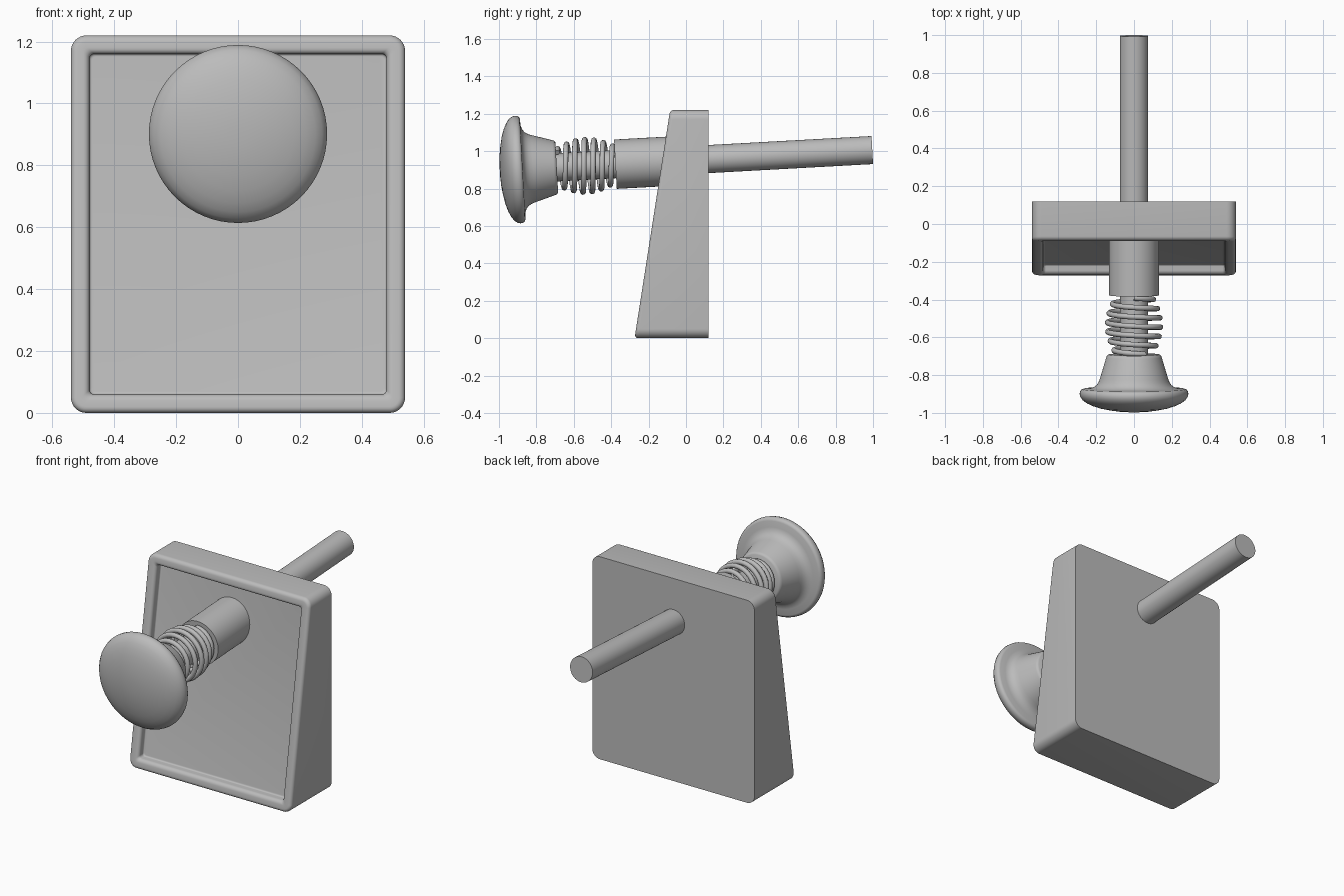
import bpy, bmesh, math

if "Cube" in bpy.data.objects:
    bpy.data.objects.remove(bpy.data.objects["Cube"])

TILT = math.radians(3.15)          # plunger axis rises slightly to the back
AXIS_Z = 0.951                     # axis height at y = 0
W, H = 0.54, 1.22                  # housing half width and height

grey = bpy.data.materials.new("plain_grey")
grey.diffuse_color = (0.5, 0.5, 0.5, 1)
grey.use_nodes = True
grey.node_tree.nodes["Principled BSDF"].inputs["Base Color"].default_value = grey.diffuse_color


def finish(obj, angle=35):
    obj.data.materials.append(grey)
    bpy.ops.object.select_all(action='DESELECT')
    obj.select_set(True)
    bpy.context.view_layer.objects.active = obj
    bpy.ops.object.shade_smooth_by_angle(angle=math.radians(angle))


def loft(name, rings, angle=35):
    """Skin a list of equal-length point rings and cap both ends."""
    bm = bmesh.new()
    loops = [[bm.verts.new(p) for p in ring] for ring in rings]
    n = len(loops[0])
    for a, b in zip(loops, loops[1:]):
        for i in range(n):
            j = (i + 1) % n
            bm.faces.new((a[i], a[j], b[j], b[i]))
    bm.faces.new(loops[0])
    bm.faces.new(loops[-1])
    bmesh.ops.recalc_face_normals(bm, faces=bm.faces)
    mesh = bpy.data.meshes.new(name)
    bm.to_mesh(mesh)
    bm.free()
    obj = bpy.data.objects.new(name, mesh)
    bpy.context.collection.objects.link(obj)
    finish(obj, angle)
    return obj


def on_axis(obj):
    obj.location = (0, 0, AXIS_Z)
    obj.rotation_euler = (TILT - math.pi / 2, 0, 0)


def lathe(name, profile, sides=64):
    """Turn (radius, distance) pairs around the tilted plunger axis."""
    rings = [[(r * math.cos(2 * math.pi * i / sides),
               r * math.sin(2 * math.pi * i / sides), s) for i in range(sides)]
             for r, s in profile]
    on_axis(loft(name, rings))


# Wedge housing: rounded outline, sloped front with raised rim and recess
def outline(inset, depth=None):
    r = max(0.05 - inset, 0.015)
    pts = []
    for cx, cz, start in ((1, 1, 0), (-1, 1, 90), (-1, -1, 180), (1, -1, 270)):
        for k in range(9):
            a = math.radians(start + k * 90 / 8)
            x = cx * (W - inset - r) + r * math.cos(a)
            z = H / 2 + cz * (H / 2 - inset - r) + r * math.sin(a)
            y = 0.12 if depth is None else -0.275 + 0.19 * z / H + depth
            pts.append((x, y, z))
    return pts


R = 0.02
rings = [outline(0)]
for k in range(6):                 # outer rim rounding
    a = math.radians(k * 18)
    rings.append(outline(R - R * math.cos(a), R - R * math.sin(a)))
for k in range(6):                 # inner rim rounding
    a = math.radians(k * 18)
    rings.append(outline(0.04 + R * math.sin(a), R - R * math.cos(a)))
for k in range(5):                 # small fillet at the recess floor
    a = math.radians(k * 22.5)
    rings.append(outline(0.068 - 0.008 * math.cos(a), 0.042 + 0.008 * math.sin(a)))
loft("housing", rings)

# Rod and collar
lathe("rod", [(0.075, -0.72), (0.075, 0.9975)], 48)
lathe("collar", [(0.1, -0.345), (0.1, -0.378), (0.132, -0.378), (0.132, 0.0)])

# Mushroom knob with flared hub
lathe("knob", [(0.03, -0.997), (0.08, -0.994), (0.13, -0.987), (0.18, -0.977),
               (0.22, -0.964), (0.25, -0.95), (0.272, -0.934), (0.284, -0.917),
               (0.288, -0.902), (0.286, -0.888), (0.28, -0.879), (0.27, -0.875),
               (0.235, -0.873), (0.213, -0.866), (0.197, -0.853), (0.187, -0.837),
               (0.18, -0.818), (0.147, -0.708), (0.143, -0.698), (0.134, -0.692)])

# Barrel-shaped coil spring
TURNS, STEPS = 6.1, 200
curve = bpy.data.curves.new("spring", 'CURVE')
curve.dimensions = '3D'
curve.bevel_depth = 0.0145
curve.bevel_resolution = 3
curve.use_fill_caps = True
path = curve.splines.new('POLY')
path.points.add(STEPS)
for i, p in enumerate(path.points):
    t = i / STEPS
    a = 2 * math.pi * TURNS * t
    r = 0.098 + 0.043 * math.sin(math.pi * t)
    p.co = (r * math.sin(a), -r * math.cos(a), -0.387 - 0.3 * t, 1)
spring = bpy.data.objects.new("spring", curve)
bpy.context.collection.objects.link(spring)
on_axis(spring)
bpy.ops.object.select_all(action='DESELECT')
spring.select_set(True)
bpy.context.view_layer.objects.active = spring
bpy.ops.object.convert(target='MESH')
finish(bpy.context.view_layer.objects.active, 50)
